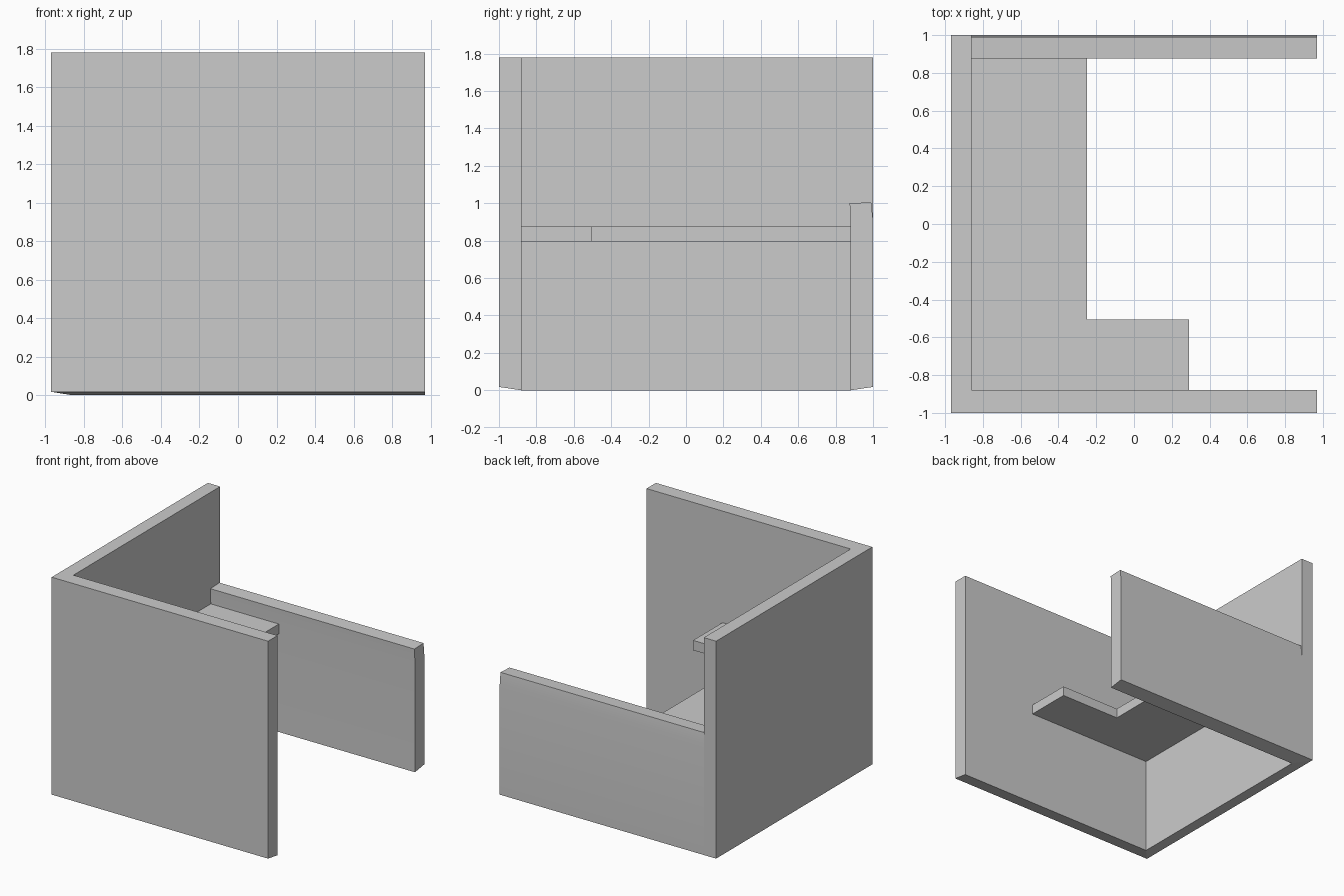
import bpy, bmesh

if "Cube" in bpy.data.objects:
    bpy.data.objects.remove(bpy.data.objects["Cube"])

WALL_H = 1.78
X, Y = 0.97, 1.0          # outer half sizes
XI, YI = -0.86, 0.88      # inner faces of the walls
LIP = 0.018               # rise of the outer bottom edge


def finish(name, bm):
    bmesh.ops.recalc_face_normals(bm, faces=bm.faces)
    mesh = bpy.data.meshes.new(name)
    bm.to_mesh(mesh)
    bm.free()
    obj = bpy.data.objects.new(name, mesh)
    bpy.context.collection.objects.link(obj)
    return obj


def loft(name, sections):
    """Solid through closed cross-sections, with capped ends."""
    bm = bmesh.new()
    rings = [[bm.verts.new(p) for p in s] for s in sections]
    for a, b in zip(rings, rings[1:]):
        n = len(a)
        for i in range(n):
            j = (i + 1) % n
            bm.faces.new((a[i], a[j], b[j], b[i]))
    bm.faces.new(rings[0])
    bm.faces.new(rings[-1])
    return finish(name, bm)


# Tall front and left walls, mitred at the corners, bottom edge chamfered
def wall_section(outer, inner):
    return [(*outer, LIP), (*outer, WALL_H), (*inner, WALL_H), (*inner, 0)]


plan = [((X, -Y), (X, -YI)),
        ((-X, -Y), (XI, -YI)),
        ((-X, Y), (XI, YI)),
        ((XI, Y), (XI, YI))]
# the last section is the short return where the low back wall starts
loft("tall_walls", [wall_section(o, i) for o, i in plan[:2]]
     + [wall_section((-X, Y), (XI, YI))]
     + [[(XI, Y, LIP), (XI, Y, WALL_H), (XI + 0.0005, YI, WALL_H),
         (XI + 0.0005, YI, 0)]])

# Low back wall with its top edge leaning slightly inwards
back_profile = [(Y, LIP), (Y, 0.91), (0.99, 1.005),
                (0.875, 1.0), (YI, 0.87), (YI, 0)]
back = loft("low_back_wall",
            [[(x, y, z) for y, z in back_profile] for x in (XI, X)])
bpy.context.view_layer.objects.active = back
back.select_set(True)
bpy.ops.object.shade_smooth_by_angle(angle=0.5)
back.select_set(False)

# L-shaped shelf
shelf_plan = [(XI, -YI), (0.29, -YI), (0.29, -0.505),
              (-0.25, -0.505), (-0.25, YI), (XI, YI)]
loft("shelf", [[(x, y, z) for x, y in shelf_plan] for z in (0.795, 0.875)])
